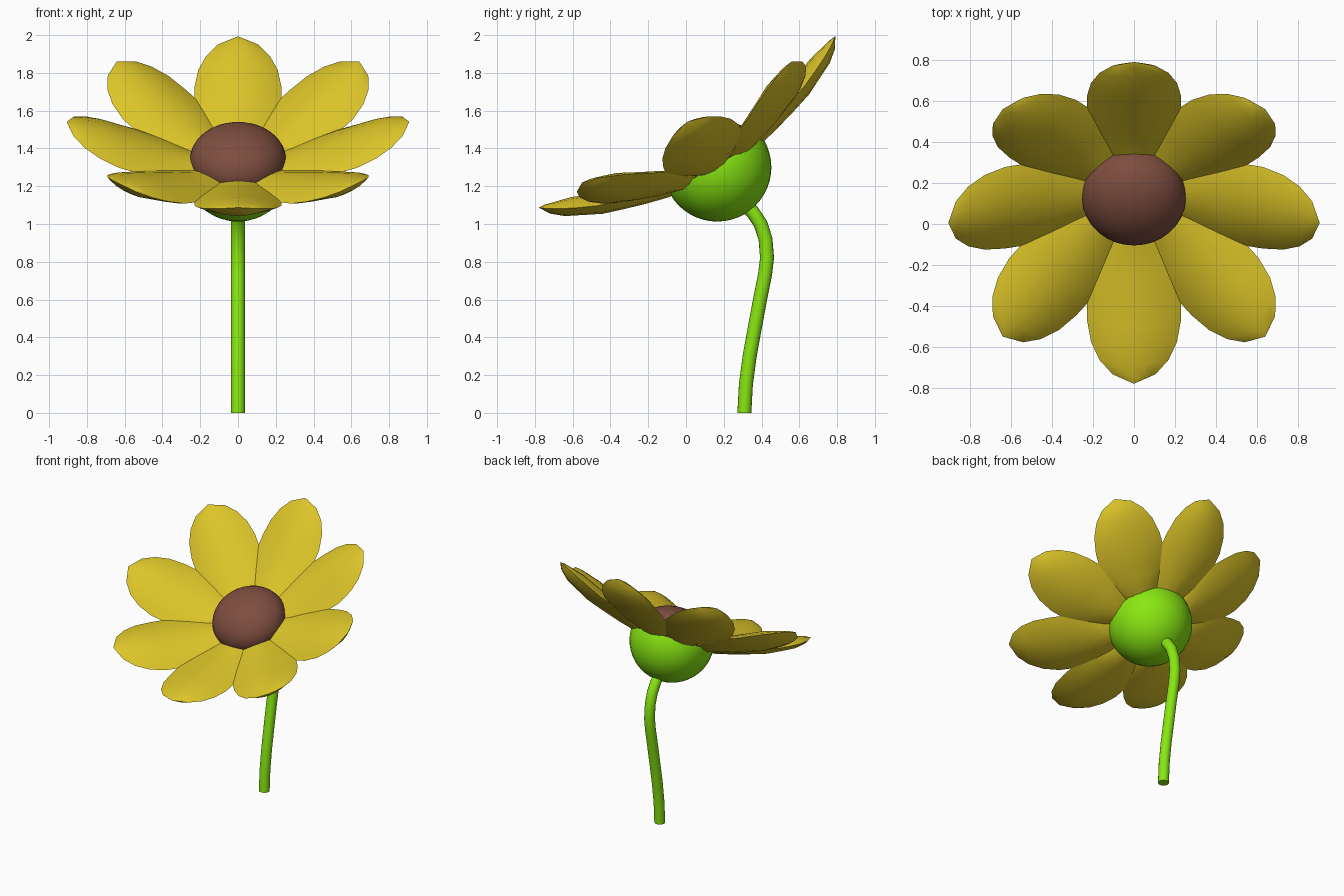
import bpy, bmesh, math
from mathutils import Matrix, Vector

if "Cube" in bpy.data.objects:
    bpy.data.objects.remove(bpy.data.objects["Cube"])

def material(name, rgb):
    m = bpy.data.materials.new(name)
    m.diffuse_color = (*rgb, 1)
    m.use_nodes = True
    m.node_tree.nodes["Principled BSDF"].inputs["Base Color"].default_value = m.diffuse_color
    return m

YELLOW = material("petal_yellow", (0.72, 0.56, 0.022))
BROWN = material("centre_brown", (0.21, 0.075, 0.05))
GREEN = material("stem_green", (0.25, 0.80, 0.006))

# Flower head frame: tilted 30 degrees towards the front
HEAD = Matrix.Translation((0, 0.165, 1.30)) @ Matrix.Rotation(math.radians(30), 4, 'X')
PETALS = HEAD @ Matrix.Translation((0, -0.018, 0))

def finish(name, bm, mat, matrix=Matrix(), angle=50):
    bmesh.ops.recalc_face_normals(bm, faces=bm.faces)
    me = bpy.data.meshes.new(name)
    bm.to_mesh(me)
    bm.free()
    me.materials.append(mat)
    ob = bpy.data.objects.new(name, me)
    bpy.context.collection.objects.link(ob)
    ob.matrix_world = matrix
    bpy.ops.object.select_all(action='DESELECT')
    ob.select_set(True)
    bpy.context.view_layer.objects.active = ob
    bpy.ops.object.shade_smooth_by_angle(angle=math.radians(angle))
    return ob

# Petal rows: distance out, half width, edge height, top bulge, bottom bulge
ROWS = [(0.16, 0.07, 0.03, 0.02, 0.04), (0.28, 0.15, 0.045, 0.03, 0.055),
        (0.40, 0.205, 0.07, 0.05, 0.05), (0.52, 0.23, 0.105, 0.06, 0.05),
        (0.63, 0.23, 0.14, 0.07, 0.05), (0.73, 0.21, 0.185, 0.065, 0.045),
        (0.81, 0.168, 0.225, 0.045, 0.045), (0.87, 0.105, 0.26, 0.025, 0.03)]
STEPS = [-1, -0.8, -0.4, 0, 0.4, 0.8, 1]

def petal(index):
    bm = bmesh.new()
    rings = []
    for u, w, n, top, bottom in ROWS:
        upper = [(s, top) for s in STEPS]
        lower = [(s, -bottom) for s in STEPS[-2:0:-1]]
        rings.append([bm.verts.new((s * w, -u, n + h * (1 - s * s))) for s, h in upper + lower])
    for a, b in zip(rings, rings[1:]):
        for i in range(len(a)):
            j = (i + 1) % len(a)
            bm.faces.new((a[i], a[j], b[j], b[i]))
    bm.faces.new(rings[0])
    tip = bm.verts.new((0, -0.907, 0.288))
    last = rings[-1]
    for i in range(len(last)):
        bm.faces.new((last[i], last[(i + 1) % len(last)], tip))
    turn = Matrix.Rotation(index * math.tau / 8, 4, 'Z')
    finish(f"petal_{index + 1}", bm, YELLOW, PETALS @ turn, 55)

for k in range(8):
    petal(k)

# Green cup below the petals: a closed half sphere
bm = bmesh.new()
bmesh.ops.create_uvsphere(bm, u_segments=32, v_segments=24, radius=0.287)
cut = bmesh.ops.bisect_plane(bm, geom=bm.verts[:] + bm.edges[:] + bm.faces[:], dist=1e-4,
                             plane_co=(0, 0, 0.012), plane_no=(0, 0, 1), clear_outer=True)
bmesh.ops.contextual_create(bm, geom=[e for e in cut['geom_cut'] if isinstance(e, bmesh.types.BMEdge)])
finish("flower_cup", bm, GREEN, HEAD)

# Brown seed centre: a flattened ball
bm = bmesh.new()
bmesh.ops.create_uvsphere(bm, u_segments=32, v_segments=20, radius=1)
bmesh.ops.scale(bm, vec=(0.255, 0.255, 0.18), verts=bm.verts)
finish("seed_centre", bm, BROWN, HEAD @ Matrix.Translation((0, -0.008, 0.05)))

# Curved stem: round section swept along a path in the y-z plane
PATH = [(0.309, 0), (0.317, 0.15), (0.337, 0.3), (0.364, 0.45), (0.392, 0.6), (0.418, 0.73),
        (0.429, 0.82), (0.421, 0.92), (0.395, 1.0), (0.352, 1.065), (0.29, 1.12)]
bm = bmesh.new()
rings = []
for i, (y, z) in enumerate(PATH):
    a, b = PATH[max(i - 1, 0)], PATH[min(i + 1, len(PATH) - 1)]
    along = Vector((0, b[0] - a[0], b[1] - a[1])).normalized() if i else Vector((0, 0, 1))
    side = Vector((1, 0, 0)).cross(along)
    rings.append([bm.verts.new(Vector((0, y, z)) + 0.037 * (Vector((math.cos(t), 0, 0)) + side * math.sin(t)))
                  for t in (k * math.tau / 16 for k in range(16))])
for a, b in zip(rings, rings[1:]):
    for i in range(16):
        j = (i + 1) % 16
        bm.faces.new((a[i], a[j], b[j], b[i]))
bm.faces.new(rings[0])
bm.faces.new(rings[-1])
finish("stem", bm, GREEN)
